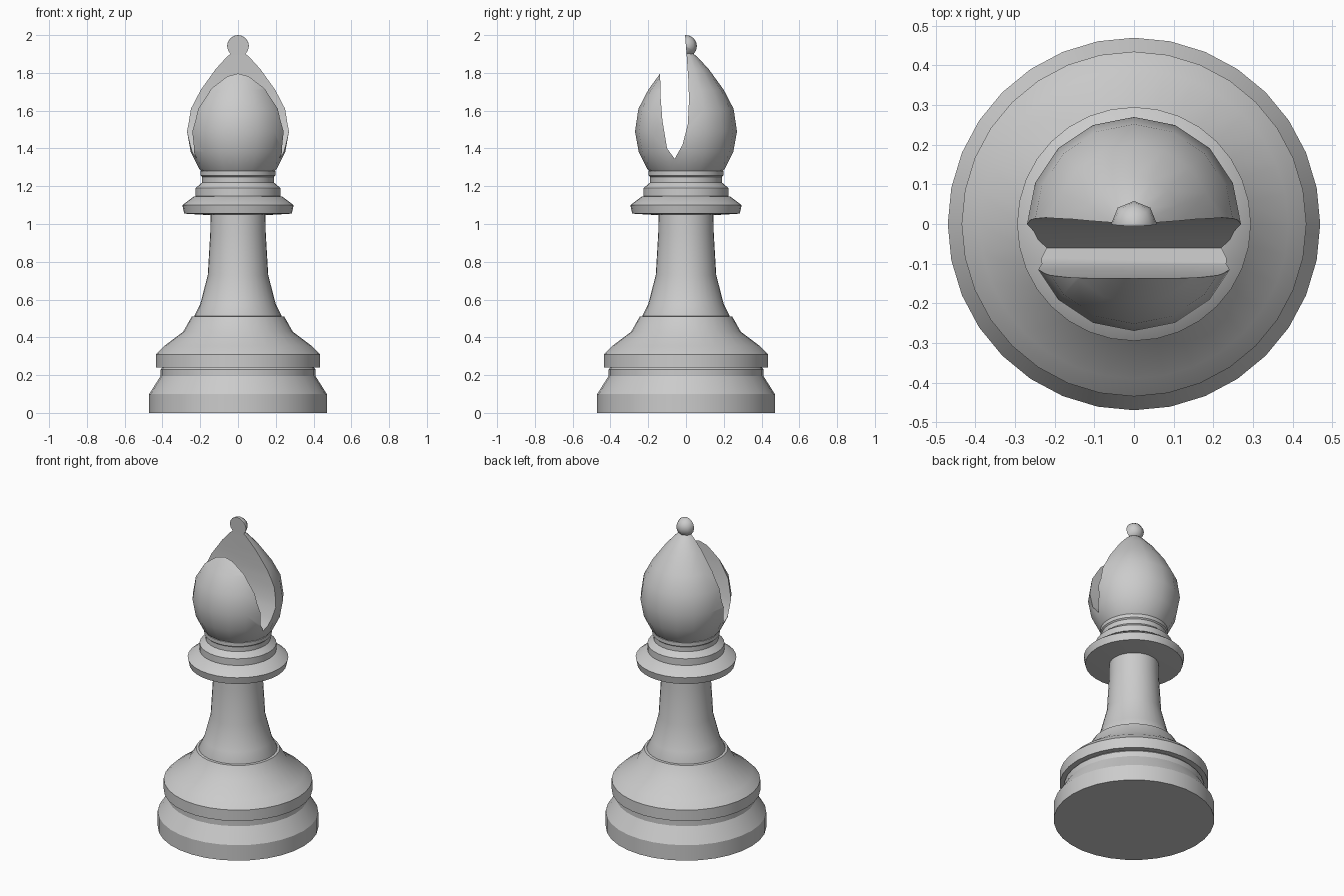
import bpy, bmesh
from math import pi, radians, cos, sin

if "Cube" in bpy.data.objects:
    bpy.data.objects.remove(bpy.data.objects["Cube"])


def finish(name, bm):
    bmesh.ops.recalc_face_normals(bm, faces=bm.faces)
    mesh = bpy.data.meshes.new(name)
    bm.to_mesh(mesh)
    bm.free()
    obj = bpy.data.objects.new(name, mesh)
    bpy.context.collection.objects.link(obj)
    return obj


def lathe(name, profile, sides):
    """Closed solid of revolution from (radius, height) points."""
    bm = bmesh.new()
    rings = [[bm.verts.new((r * cos(2 * pi * i / sides), r * sin(2 * pi * i / sides), z))
              for i in range(sides)] for r, z in profile]
    for a, b in zip(rings, rings[1:]):
        for i in range(sides):
            j = (i + 1) % sides
            bm.faces.new((a[i], a[j], b[j], b[i]))
    bm.faces.new(rings[0])
    bm.faces.new(rings[-1])
    return finish(name, bm)


def smooth(obj, angle=30):
    bpy.ops.object.select_all(action='DESELECT')
    obj.select_set(True)
    bpy.context.view_layer.objects.active = obj
    bpy.ops.object.shade_smooth_by_angle(angle=radians(angle))


# Stepped base
base = lathe("base", [
    (0.47, 0), (0.47, 0.10), (0.41, 0.195), (0.41, 0.23), (0.40, 0.24),
    (0.435, 0.24), (0.435, 0.31), (0.39, 0.355), (0.29, 0.43), (0.245, 0.51),
    (0.22, 0.513)], 32)

# Tapered stem
stem = lathe("stem", [
    (0.23, 0.505), (0.23, 0.515), (0.20, 0.575), (0.16, 0.73), (0.147, 0.95),
    (0.145, 1.06)], 32)

# Collar rings under the head
collar = lathe("collar", [
    (0.12, 1.045), (0.285, 1.055), (0.295, 1.10), (0.235, 1.145), (0.225, 1.147),
    (0.225, 1.19), (0.19, 1.22), (0.19, 1.25), (0.198, 1.257), (0.198, 1.28),
    (0.18, 1.285)], 32)

# Head and round finial
head = lathe("head", [
    (0.18, 1.265), (0.205, 1.29), (0.25, 1.38), (0.27, 1.49), (0.252, 1.61),
    (0.20, 1.71), (0.12, 1.82), (0.06, 1.885), (0.035, 1.905), (0.03, 1.92)], 16)
n = 8
finial = lathe("finial", [
    (max(0.003, 0.058 * sin(pi * k / n)), 1.942 - 0.058 * cos(pi * k / n))
    for k in range(n + 1)], 8)

# Slot cutter: side outline (y, z) extruded across the head
outline = [(-0.005, 2.1), (-0.005, 2.0), (0.003, 1.9), (0.012, 1.77), (0.016, 1.66),
           (0.01, 1.53), (-0.018, 1.42), (-0.06, 1.345), (-0.10, 1.40),
           (-0.125, 1.55), (-0.135, 1.68), (-0.137, 1.80), (-0.137, 2.1)]
bm = bmesh.new()
face = bm.faces.new([bm.verts.new((-0.4, y, z)) for y, z in outline])
side = bmesh.ops.extrude_face_region(bm, geom=[face])
bmesh.ops.translate(bm, vec=(0.8, 0, 0),
                    verts=[g for g in side["geom"] if isinstance(g, bmesh.types.BMVert)])
cutter = finish("slot_cutter", bm)
cutter.hide_render = True

for part in (head, finial):
    mod = part.modifiers.new("slot", 'BOOLEAN')
    mod.operation = 'DIFFERENCE'
    mod.solver = 'EXACT'
    mod.object = cutter
    bpy.context.view_layer.objects.active = part
    bpy.ops.object.modifier_apply(modifier=mod.name)
bpy.data.objects.remove(cutter)

for part in (base, stem, collar, head):
    smooth(part)
smooth(finial, 50)
